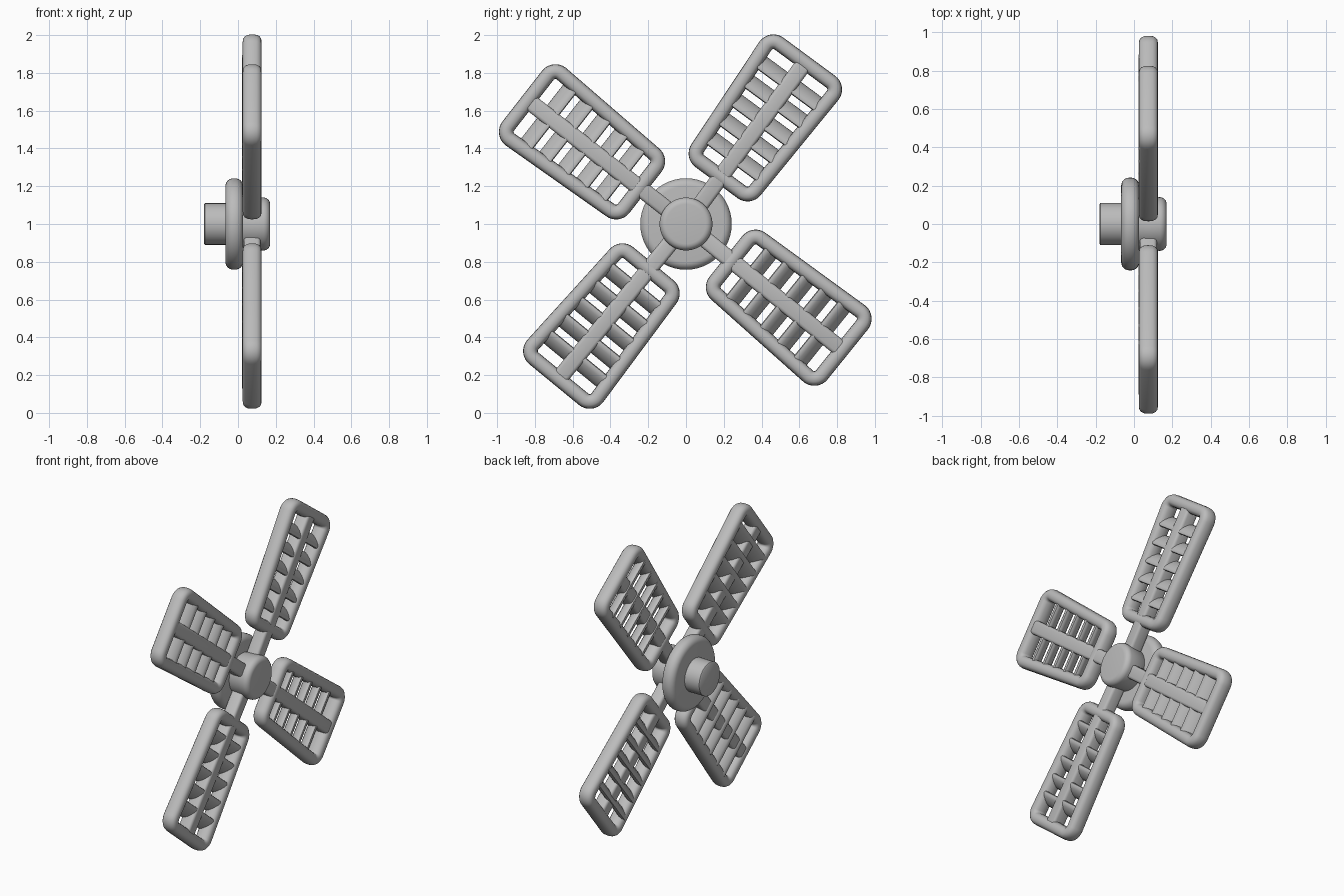
import bpy, bmesh, math
from mathutils import Matrix, Vector

if "Cube" in bpy.data.objects:
    bpy.data.objects.remove(bpy.data.objects["Cube"])

grey = bpy.data.materials.new("matte grey")
grey.diffuse_color = (0.5, 0.5, 0.5, 1)
grey.use_nodes = True
grey.node_tree.nodes["Principled BSDF"].inputs["Base Color"].default_value = grey.diffuse_color
PLANE_X = 0.075   # blades turn in this plane


def finish(name, bm, matrix):
    """Turn a bmesh into a shaded, coloured object."""
    bmesh.ops.recalc_face_normals(bm, faces=bm.faces[:])
    mesh = bpy.data.meshes.new(name)
    bm.to_mesh(mesh)
    bm.free()
    mesh.transform(matrix)
    mesh.materials.append(grey)
    obj = bpy.data.objects.new(name, mesh)
    bpy.context.collection.objects.link(obj)
    bpy.ops.object.select_all(action='DESELECT')
    obj.select_set(True)
    bpy.context.view_layer.objects.active = obj
    bpy.ops.object.shade_smooth_by_angle(angle=math.radians(40))
    return obj


def skin(bm, rings, loop=False):
    """Join rings of points with quads, capping open ends."""
    rows = [[bm.verts.new(p) for p in r] for r in rings]
    n = len(rows[0])
    for i in range(len(rows) if loop else len(rows) - 1):
        a, b = rows[i], rows[(i + 1) % len(rows)]
        for j in range(n):
            bm.faces.new((a[j], a[(j + 1) % n], b[(j + 1) % n], b[j]))
    if not loop:
        bm.faces.new(rows[0][::-1])
        bm.faces.new(rows[-1])


def lathe(name, profile, segments=48):
    """Spin (x, radius) points around the x axis at hub height."""
    bm = bmesh.new()
    turns = [2 * math.pi * j / segments for j in range(segments)]
    skin(bm, [[(x, r * math.cos(t), r * math.sin(t)) for t in turns] for x, r in profile])
    return finish(name, bm, Matrix.Translation((0, 0, 1)))


def rounding(x, r, rad, start, end, steps=6):
    """Quarter-round piece of a lathe profile."""
    angles = [math.radians(start + (end - start) * i / steps) for i in range(steps + 1)]
    return [(x + rad * math.cos(a), r + rad * math.sin(a)) for a in angles]


def frame(name, matrix):
    """Tapered rectangular loop of tube with rounded corners."""
    bm = bmesh.new()
    corners = [(1.01, 0.17, 0), (0.362, 0.138, 90), (0.362, -0.138, 180), (1.01, -0.17, 270)]
    rings = []
    for u, v, start in corners:
        for i in range(9):
            a = math.radians(start + 90 * i / 8)
            out = Vector((math.cos(a), math.sin(a), 0))
            ring = []
            for j in range(16):
                t = 2 * math.pi * j / 16
                # slightly squared oval section
                c, s = math.cos(t), math.sin(t)
                w = math.copysign(abs(c) ** 0.8, c) * 0.039
                h = math.copysign(abs(s) ** 0.8, s) * 0.05
                ring.append(Vector((u, v, 0)) + out * (0.051 + w) + Vector((0, 0, h)))
            rings.append(ring)
    skin(bm, rings, loop=True)
    return finish(name, bm, matrix)


def spine(name, matrix):
    """Flat bevelled arm from the hub to the tip of the frame."""
    bm = bmesh.new()
    bmesh.ops.create_cube(bm, size=1, matrix=Matrix.Translation((0.55, 0, 0))
                          @ Matrix.Diagonal((1.02, 0.088, 0.088, 1)))
    bmesh.ops.bevel(bm, geom=bm.edges[:], offset=0.018, segments=3,
                    profile=0.5, affect='EDGES')
    return finish(name, bm, matrix)


def slats(name, matrix):
    """Tilted oval louvres crossing the frame."""
    bm = bmesh.new()
    tilt = Matrix.Rotation(math.radians(50), 3, 'Y')
    for k in range(5):
        u = 0.445 + 0.12 * k
        half = 0.185 + 0.03 * k / 4
        rings = []
        for v in (-half, half):
            ring = []
            for j in range(14):
                t = 2 * math.pi * j / 14
                p = tilt @ Vector((0.058 * math.cos(t), 0, 0.024 * math.sin(t)))
                ring.append(p + Vector((u, v, -0.006)))
            rings.append(ring)
        skin(bm, rings)
    return finish(name, bm, matrix)


# Hub: front cap, round flange and rear stub
lathe("hub_cap", [(0.0, 0.11), (0.03, 0.135)] + rounding(0.135, 0.105, 0.035, 90, 0))
lathe("hub_flange", rounding(-0.025, 0.2, 0.042, 180, 90) + rounding(-0.015, 0.2, 0.042, 90, 0))
lathe("rear_stub", [(-0.18, 0.103), (-0.175, 0.11), (-0.03, 0.11)])

# Four slightly uneven blades around the hub
for n, degrees in enumerate((53.6, 142.0, 230.6, 321.1), 1):
    a = math.radians(degrees)
    c, s = math.cos(a), math.sin(a)
    place = Matrix(((0, 0, 1, PLANE_X), (c, -s, 0, 0), (s, c, 0, 1), (0, 0, 0, 1)))
    frame(f"blade_frame_{n}", place)
    spine(f"blade_spine_{n}", place)
    slats(f"blade_slats_{n}", place)
